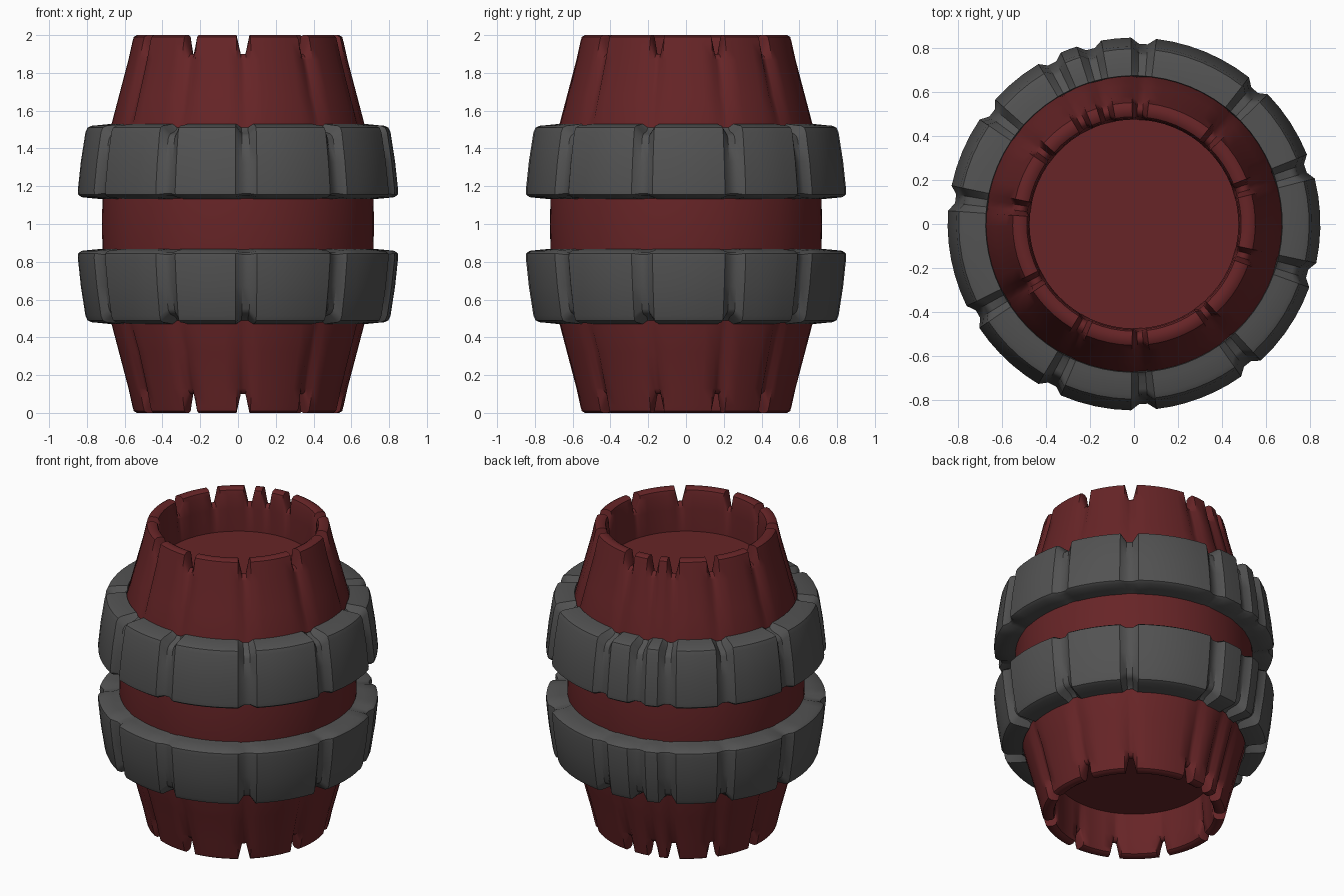
import bpy, bmesh
from math import radians, cos, sin

cube = bpy.data.objects.get("Cube")
if cube:
    bpy.data.objects.remove(cube)


def material(name, color):
    m = bpy.data.materials.new(name)
    m.use_nodes = True
    m.diffuse_color = (*color, 1)
    bsdf = m.node_tree.nodes["Principled BSDF"]
    bsdf.inputs["Base Color"].default_value = (*color, 1)
    bsdf.inputs["Roughness"].default_value = 0.7
    return m


RED = material("dark red wood", (0.135, 0.018, 0.02))
GREY = material("dark grey metal", (0.085, 0.085, 0.085))

# Uneven joints between the staves, in degrees around the barrel
JOINTS = [18, 48, 87, 104, 117, 142, 172, 210, 243, 273, 309, 344]
HALF_GAP, HALF_FLOOR = 3.9, 1.4


def ring_samples():
    """Angles around the barrel, each with its joint weight (1 = in a joint)."""
    out = []
    for i, a in enumerate(JOINTS):
        out += [(a - HALF_GAP, 0), (a - HALF_FLOOR, 1), (a + HALF_FLOOR, 1), (a + HALF_GAP, 0)]
        nxt = JOINTS[(i + 1) % len(JOINTS)] + (360 if i + 1 == len(JOINTS) else 0)
        start, end = a + HALF_GAP, nxt - HALF_GAP
        steps = max(2, round((end - start) / 5))
        out += [(start + (end - start) * k / steps, 0) for k in range(1, steps)]
    return out


def lathe(name, profile, mat, closed):
    """Revolve (radius, z, joint radius change, joint z change) points."""
    bm = bmesh.new()
    rings = []
    for r, z, dr, dz in profile:
        ring = []
        for a, w in ring_samples():
            t, rr = radians(a), r + dr * w
            ring.append(bm.verts.new((rr * cos(t), rr * sin(t), z + dz * w)))
        rings.append(ring)
    pairs = list(zip(rings, rings[1:]))
    if closed:
        pairs.append((rings[-1], rings[0]))
    for lo, hi in pairs:
        n = len(lo)
        for i in range(n):
            j = (i + 1) % n
            bm.faces.new((lo[i], lo[j], hi[j], hi[i]))
    bmesh.ops.remove_doubles(bm, verts=bm.verts, dist=1e-5)
    bmesh.ops.recalc_face_normals(bm, faces=bm.faces)
    mesh = bpy.data.meshes.new(name)
    bm.to_mesh(mesh)
    bm.free()
    mesh.materials.append(mat)
    ob = bpy.data.objects.new(name, mesh)
    bpy.context.collection.objects.link(ob)
    bpy.ops.object.select_all(action="DESELECT")
    ob.select_set(True)
    bpy.context.view_layer.objects.active = ob
    bpy.ops.object.shade_smooth_by_angle(angle=radians(40))
    return ob


def flipped(profile):
    return [(r, 2 - z, dr, -dz) for r, z, dr, dz in reversed(profile)]


# Wooden body: sunken lid, notched rim and bulging staves
upper_body = [
    (0, 1.72, 0, 0), (0.475, 1.72, 0, 0), (0.475, 1.87, 0.012, 0),
    (0.48, 1.96, 0.015, -0.075), (0.488, 1.99, 0.015, -0.095), (0.505, 2.0, 0.01, -0.1),
    (0.535, 2.0, -0.01, -0.1), (0.552, 1.99, -0.015, -0.095), (0.56, 1.96, -0.018, -0.07),
    (0.58, 1.87, -0.02, 0), (0.63, 1.68, -0.018, 0), (0.672, 1.52, -0.008, 0),
    (0.7, 1.3, 0, 0), (0.718, 1.13, 0, 0), (0.72, 1.0, 0, 0),
]
lathe("barrel_body", upper_body + flipped(upper_body)[1:], RED, False)

# Metal bands with rounded edges, dented where they cross the joints
upper_band = [
    (0.66, 1.42, 0, 0), (0.675, 1.53, 0, -0.02), (0.7, 1.527, -0.005, -0.035),
    (0.775, 1.52, -0.025, -0.042), (0.797, 1.51, -0.03, -0.042), (0.808, 1.485, -0.03, -0.035),
    (0.832, 1.33, -0.03, 0), (0.848, 1.18, -0.028, 0), (0.846, 1.155, -0.028, 0.006),
    (0.828, 1.142, -0.026, 0.01), (0.76, 1.135, -0.01, 0.01), (0.7, 1.13, 0, 0),
]
lathe("upper_band", upper_band, GREY, True)
lathe("lower_band", flipped(upper_band), GREY, True)
